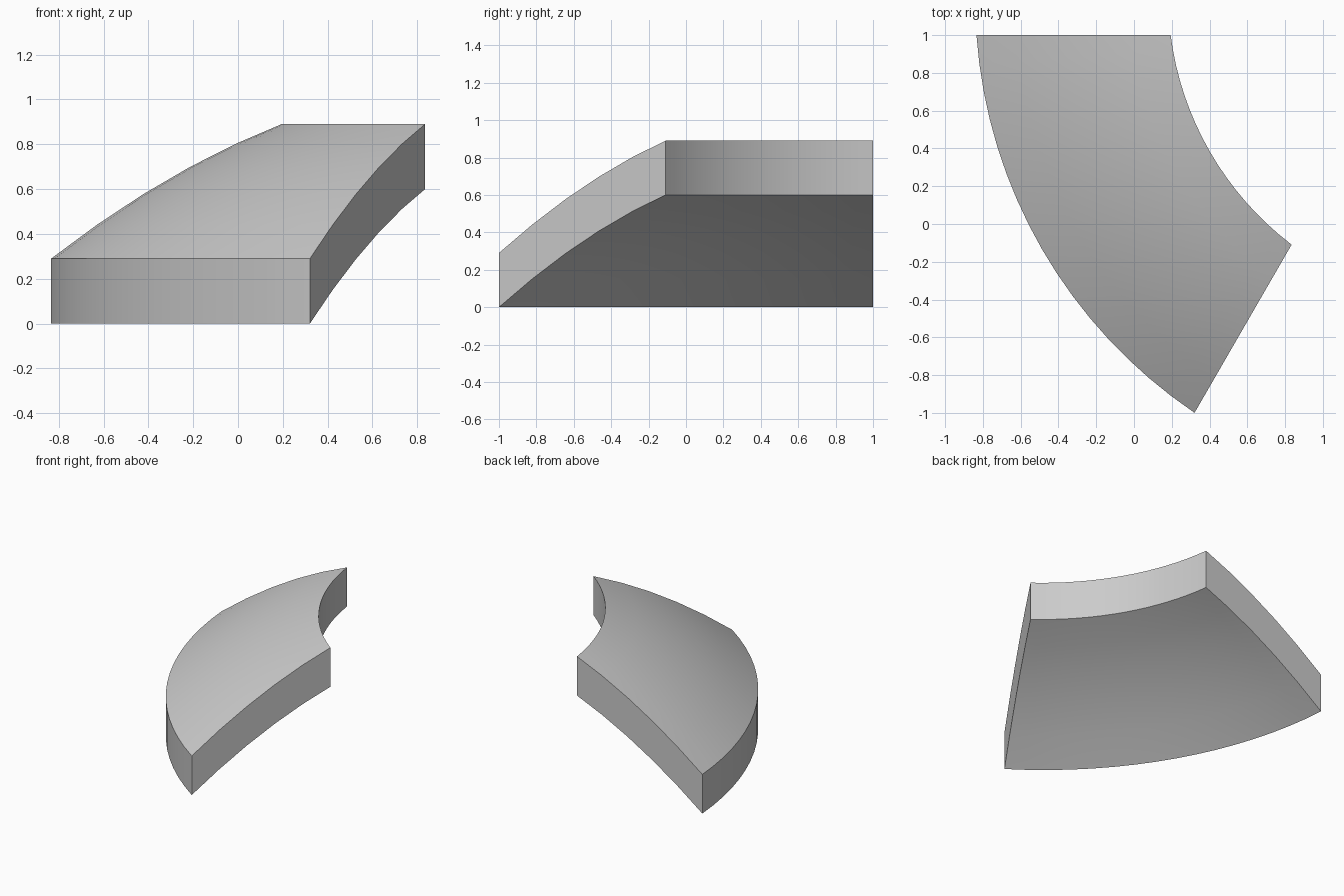
import bpy, bmesh, math
from mathutils import Vector

cube = bpy.data.objects.get("Cube")
if cube:
    bpy.data.objects.remove(cube, do_unlink=True)

CENTRE = Vector((1.475, 1.0, 0.0))   # axis of the sweep
INNER, OUTER = 1.281, 2.309
RISE, THICK = 0.6, 0.29
SWEEP = math.radians(60)
FLATTEN = 0.043                      # how far mid-sweep is drawn to the axis


def curve(lift, count=5):
    """Bowed slope from the outer rim up to the inner rim."""
    points = []
    for i in range(count + 1):
        t = i / count
        height = RISE * (t + 0.33 * t * (1 - t))
        points.append(Vector((-(OUTER + (INNER - OUTER) * t), 0, height + lift)))
    return points


# Cross-section: matching top and underside
profile = curve(THICK) + curve(0)[::-1]

# Sweep the cross-section around the vertical axis
bm = bmesh.new()
start = bm.faces.new([bm.verts.new(p + CENTRE) for p in profile])
bmesh.ops.spin(bm, geom=[start], cent=CENTRE, axis=(0, 0, 1),
               angle=SWEEP, steps=16, use_duplicate=False)

# Close the starting end if the sweep consumed it
open_edges = [e for e in bm.edges if e.is_boundary]
if open_edges:
    bmesh.ops.holes_fill(bm, edges=open_edges, sides=0)

# Flatten the bend between the two ends
for v in bm.verts:
    arm = (v.co - CENTRE) * Vector((1, 1, 0)).length_squared / 2
    arm.z = 0
    s = math.atan2(-arm.y, -arm.x) / SWEEP
    v.co -= arm.normalized() * FLATTEN * 4 * s * (1 - s)
bmesh.ops.recalc_face_normals(bm, faces=bm.faces[:])

mesh = bpy.data.meshes.new("curved_block")
bm.to_mesh(mesh)
bm.free()
block = bpy.data.objects.new("curved_block", mesh)
bpy.context.collection.objects.link(block)

# Plain grey
grey = bpy.data.materials.new("grey")
grey.use_nodes = True
colour = (0.6, 0.6, 0.6, 1)
grey.diffuse_color = colour
grey.node_tree.nodes["Principled BSDF"].inputs["Base Color"].default_value = colour
mesh.materials.append(grey)

bpy.ops.object.select_all(action="DESELECT")
block.select_set(True)
bpy.context.view_layer.objects.active = block
bpy.ops.object.shade_smooth_by_angle(angle=math.radians(30))
